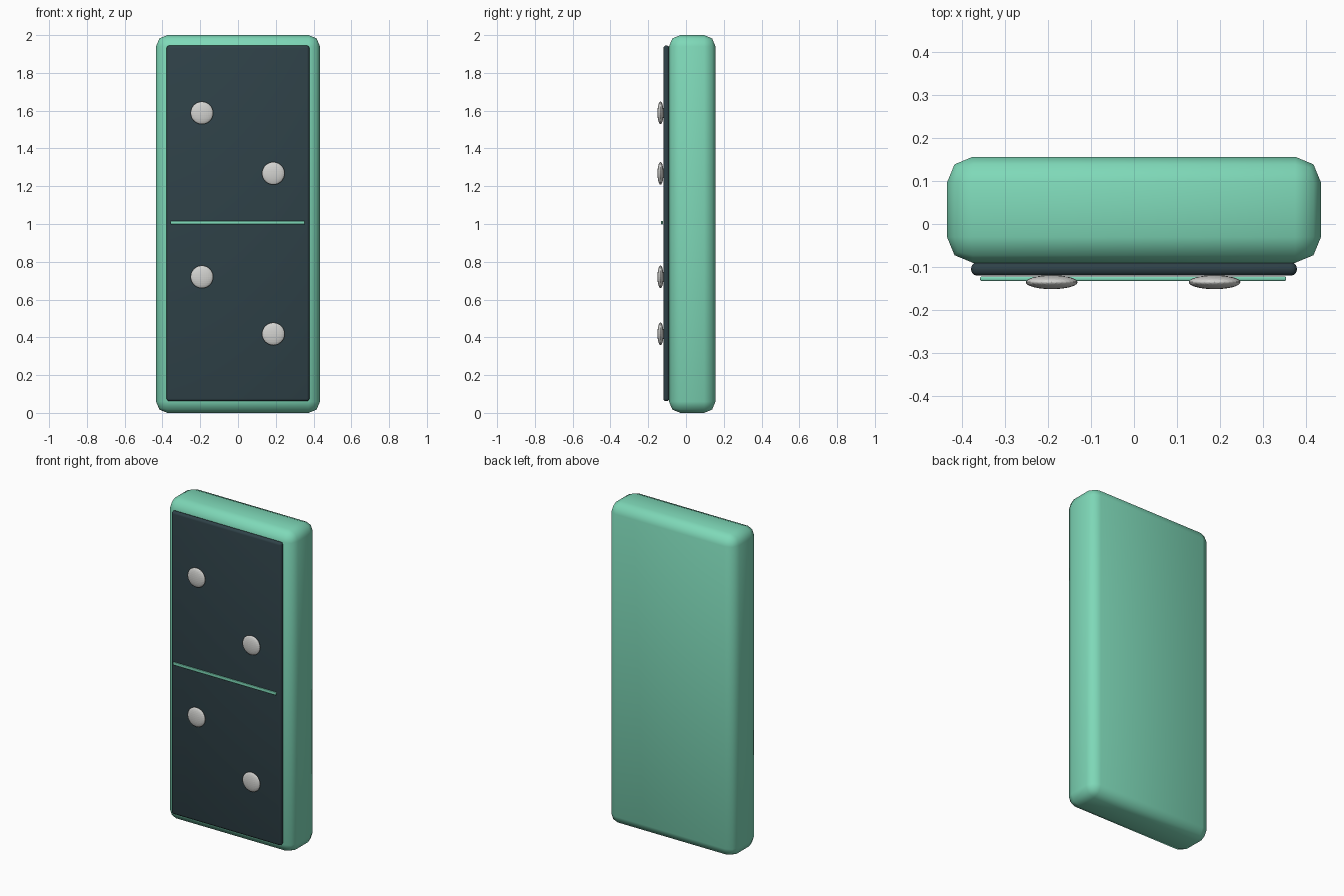
import bpy, math

if "Cube" in bpy.data.objects:
    bpy.data.objects.remove(bpy.data.objects["Cube"])


def material(name, rgb):
    m = bpy.data.materials.new(name)
    m.diffuse_color = (*rgb, 1.0)
    m.use_nodes = True
    m.node_tree.nodes["Principled BSDF"].inputs["Base Color"].default_value = m.diffuse_color
    return m


mint = material("mint", (0.21, 0.69, 0.48))
slate = material("dark slate", (0.028, 0.053, 0.064))
white = material("off white", (0.65, 0.65, 0.63))


def block(name, lo, hi, mat, bevel, segments):
    """Box between two corners with rounded edges."""
    bpy.ops.mesh.primitive_cube_add(size=1, location=[(a + b) / 2 for a, b in zip(lo, hi)])
    ob = bpy.context.object
    ob.name = name
    ob.scale = [b - a for a, b in zip(lo, hi)]
    bpy.ops.object.transform_apply(location=False, rotation=False, scale=True)
    ob.data.materials.append(mat)
    mod = ob.modifiers.new("rounded edges", "BEVEL")
    mod.width, mod.segments = bevel, segments
    bpy.ops.object.modifier_apply(modifier=mod.name)
    bpy.ops.object.shade_smooth_by_angle(angle=math.radians(50))
    return ob


# tile body, dark face panel and dividing line
block("tile_body", (-0.434, -0.09, 0), (0.434, 0.156, 2), mint, 0.06, 2)
block("face_panel", (-0.378, -0.12, 0.062), (0.378, -0.089, 1.945), slate, 0.014, 3)
block("divider_line", (-0.357, -0.132, 0.998), (0.353, -0.122, 1.016), mint, 0.003, 2)

# flattened pips
for i, (x, z) in enumerate([(-0.191, 1.588), (0.187, 1.268), (-0.191, 0.72), (0.187, 0.418)]):
    bpy.ops.mesh.primitive_uv_sphere_add(segments=32, ring_count=16, radius=0.06, location=(x, -0.135, z))
    pip = bpy.context.object
    pip.name = f"pip_{i + 1}"
    pip.scale = (1, 0.27, 1)
    bpy.ops.object.transform_apply(location=False, rotation=False, scale=True)
    pip.data.materials.append(white)
